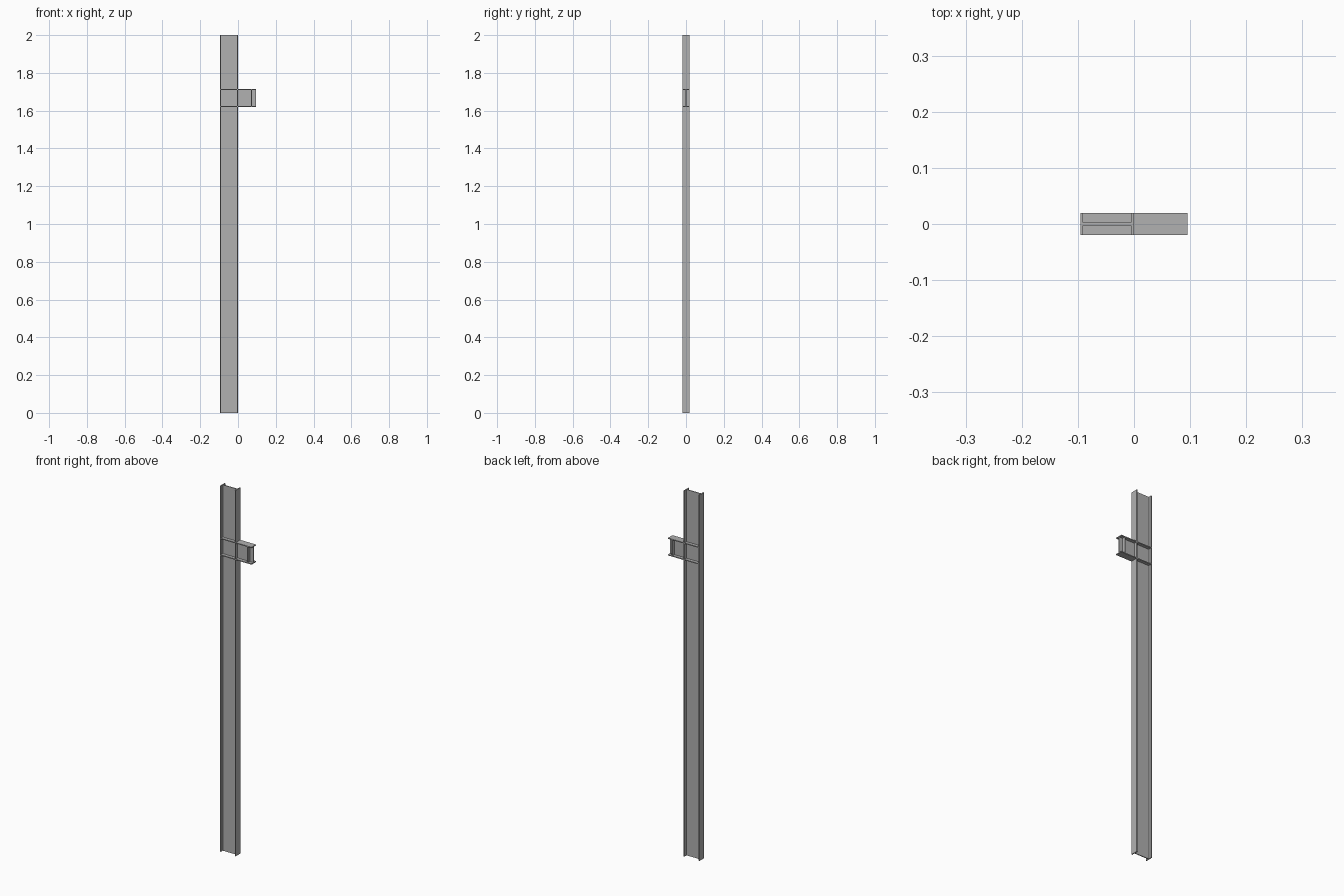
import bpy, bmesh
from mathutils import Matrix

if "Cube" in bpy.data.objects:
    bpy.data.objects.remove(bpy.data.objects["Cube"])

D, W = 0.0955, 0.039     # section depth and flange width
TF, TW = 0.005, 0.0045   # flange and web thickness
X0, X1, X2 = -0.0955, 0.0, 0.0955   # column back, column face, beam end
ZT = 1.715               # top of the beam
ZB = ZT - D

steel = bpy.data.materials.new("grey_steel")
steel.diffuse_color = (0.44, 0.44, 0.44, 1)
steel.use_nodes = True
steel.node_tree.nodes["Principled BSDF"].inputs["Base Color"].default_value = steel.diffuse_color


def i_section(name, length, matrix):
    """I-profile in local XY (depth along X), extruded along local Z."""
    h, w, t = D / 2, W / 2, TW / 2
    half = [(-h, -w), (-h + TF, -w), (-h + TF, -t),
            (h - TF, -t), (h - TF, -w), (h, -w)]
    pts = half + [(x, -y) for x, y in reversed(half)]
    bm = bmesh.new()
    face = bm.faces.new([bm.verts.new((x, y, 0)) for x, y in pts])
    ext = bmesh.ops.extrude_face_region(bm, geom=[face])
    bmesh.ops.translate(bm, vec=(0, 0, length),
                        verts=[v for v in ext['geom'] if isinstance(v, bmesh.types.BMVert)])
    # the extrude keeps or drops the starting cap; make sure both ends are closed
    bmesh.ops.holes_fill(bm, edges=[e for e in bm.edges if e.is_boundary], sides=0)
    bm.transform(matrix)
    finish(name, bm)


def plate(name, x, y, z):
    bm = bmesh.new()
    bmesh.ops.create_cube(bm, size=1)
    for v in bm.verts:
        v.co = [r[0] if c < 0 else r[1] for c, r in zip(v.co, (x, y, z))]
    finish(name, bm)


def finish(name, bm):
    bmesh.ops.recalc_face_normals(bm, faces=bm.faces)
    me = bpy.data.meshes.new(name)
    bm.to_mesh(me)
    bm.free()
    me.materials.append(steel)
    bpy.context.collection.objects.link(bpy.data.objects.new(name, me))


# Upright column and short bracket beam
i_section("column", 2.0, Matrix.Translation(((X0 + X1) / 2, 0, 0)))
i_section("bracket_beam", X2 - X1,
          Matrix.Translation((X1, 0, (ZT + ZB) / 2)) @ Matrix.Rotation(1.5707963268, 4, 'Y'))

# Stiffener plates on both sides of each web
for side, y in (("front", (-W / 2, -TW / 2)), ("back", (TW / 2, W / 2))):
    for level, z in (("upper", ZT - TF), ("lower", ZB)):
        plate(f"column_stiffener_{level}_{side}", (X0 + TF, X1 - TF), y, (z, z + TF))
    plate(f"beam_stiffener_{side}", (0.068, 0.073), y, (ZB + TF, ZT - TF))
